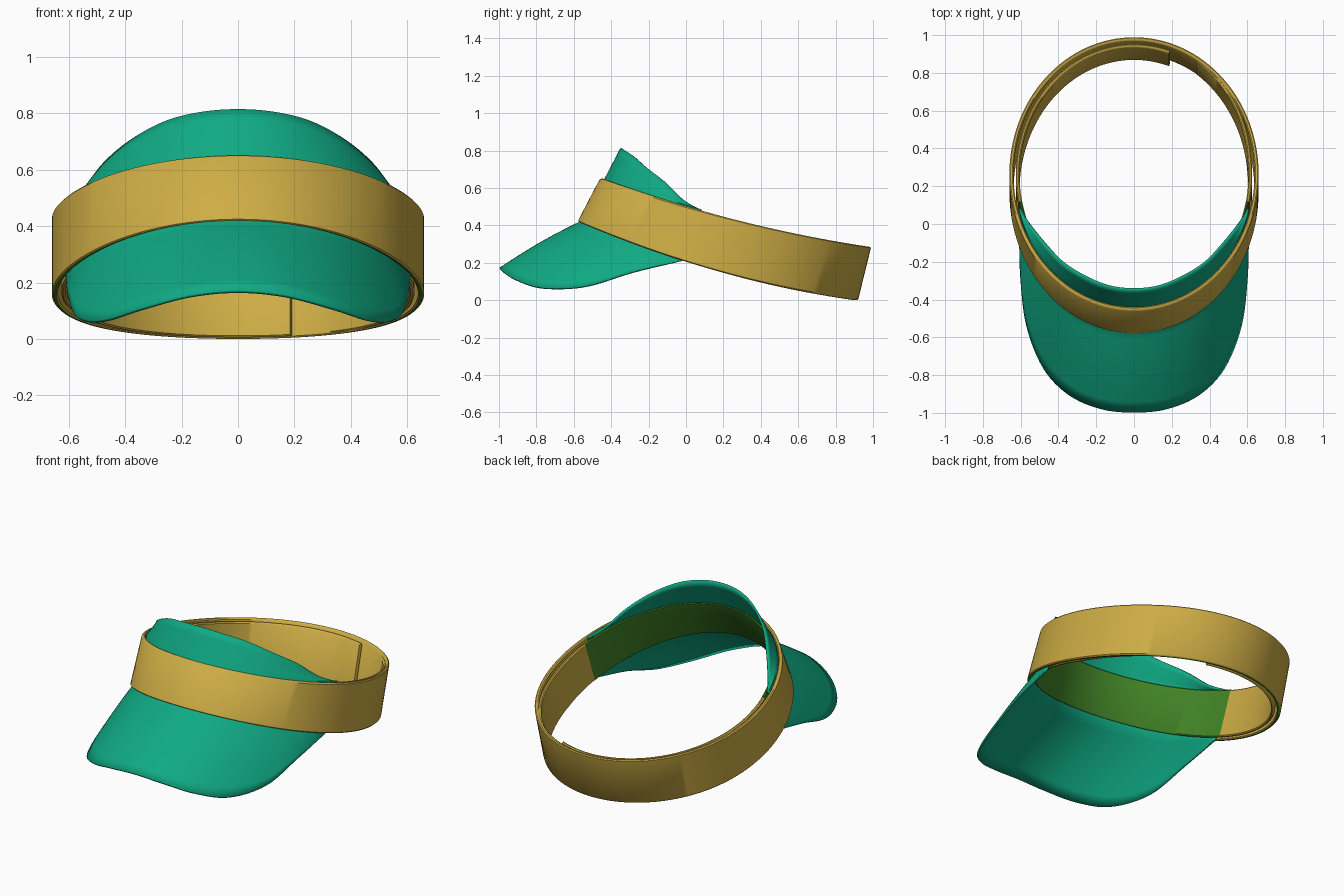
import bpy, bmesh, math
from mathutils import Vector

if "Cube" in bpy.data.objects:
    bpy.data.objects.remove(bpy.data.objects["Cube"])


def material(name, rgb):
    m = bpy.data.materials.new(name)
    m.diffuse_color = (*rgb, 1)
    m.use_nodes = True
    m.node_tree.nodes["Principled BSDF"].inputs["Base Color"].default_value = m.diffuse_color
    return m


GOLD = material("gold fabric", (0.62, 0.42, 0.06))
TEAL = material("teal plastic", (0.005, 0.40, 0.23))
GREEN = material("green lining", (0.055, 0.235, 0.02))


def band_point(t, v, inset=0.0):
    """Point on the tilted headband: t = angle from the front, v = 0 bottom to 1 top."""
    s, c = math.sin(t), math.cos(t)
    x = (0.66 - inset) * s
    bottom = Vector((x, 0.17 - (0.75 - inset) * c, 0.155 + 0.21 * c + 0.055 * c * c))
    top = Vector((x, 0.265 - (0.725 - inset) * c, 0.43 + 0.1825 * c + 0.0375 * c * c))
    return bottom.lerp(top, v)


def finish(name, bm, mats, angle=40):
    bmesh.ops.recalc_face_normals(bm, faces=bm.faces)
    me = bpy.data.meshes.new(name)
    bm.to_mesh(me)
    bm.free()
    for m in mats:
        me.materials.append(m)
    ob = bpy.data.objects.new(name, me)
    bpy.context.collection.objects.link(ob)
    bpy.ops.object.select_all(action='DESELECT')
    ob.select_set(True)
    bpy.context.view_layer.objects.active = ob
    bpy.ops.object.shade_smooth_by_angle(angle=math.radians(angle))
    return ob


def strap(name, t0, t1, inset, thick, v0, v1, mats, n=96, closed=False):
    """Sweep a chamfered strip section along the headband; inset is a function of t."""
    e, k = 0.006, 0.02
    section = [(e, v0), (0, v0 + k), (0, v1 - k), (e, v1),
               (thick - e, v1), (thick, v1 - k), (thick, v0 + k), (thick - e, v0)]
    bm = bmesh.new()
    rings = []
    for i in range(n if closed else n + 1):
        t = t0 + (t1 - t0) * i / n
        rings.append([bm.verts.new(band_point(t, v, inset(t) + d)) for d, v in section])
    m = len(section)
    for i in range(n):
        a, b = rings[i], rings[(i + 1) % len(rings)]
        for j in range(m):
            f = bm.faces.new((a[j], a[(j + 1) % m], b[(j + 1) % m], b[j]))
            if len(mats) > 1 and j == m - 1:  # underside shows the lining
                f.material_index = 1
    if not closed:
        bm.faces.new(rings[0])
        bm.faces.new(rings[-1])
    return finish(name, bm, mats)


def spline(pts, u):
    """Catmull-Rom through half an edge, mirrored in x at u = 0."""
    sign, u = (-1 if u < 0 else 1), abs(u)
    p = [Vector(q) for q in pts]
    p = [Vector((-p[1].x, p[1].y, p[1].z))] + p + [2 * p[-1] - p[-2]]
    f = u * (len(pts) - 1)
    i = min(int(f), len(pts) - 2)
    f -= i
    a, b, c, d = p[i:i + 4]
    r = 0.5 * (2 * b + (c - a) * f + (2 * a - 5 * b + 4 * c - d) * f * f
               + (3 * b - a - 3 * c + d) * f ** 3)
    return Vector((sign * r.x, r.y, r.z))


# Outer headband, a closed loop
strap("headband", 0, 2 * math.pi, lambda t: 0.0, 0.022, 0, 1, [GOLD, GREEN], 128, True)

# Inner strap: left part overlaps past the back, right part merges into the headband
END = 1.36
strap("inner_strap_left", -END, -(math.pi + 0.31), lambda t: 0.034, 0.02, 0.02, 0.97, [GOLD], 64)
strap("inner_strap_right", END, 2.6,
      lambda t: 0.034 - 0.03 * max(0, (t - 1.7) / 0.9), 0.02, 0.02, 0.97, [GOLD], 40)

# Forehead lining
strap("forehead_lining", -END, END, lambda t: 0.04, 0.014, 0.01, 0.98, [GREEN], 64)

# Visor: one sheet running from the crown edge, inside the band, out to the brim edge
CROWN = [(0, -.345, .812), (.13, -.33, .802), (.255, -.28, .77), (.375, -.205, .705),
         (.47, -.105, .625), (.545, -.01, .53), (.603, .08, .475)]
BRIM = [(0, -.995, .168), (.17, -.978, .152), (.34, -.905, .107), (.475, -.765, .065),
        (.565, -.54, .073), (.597, -.28, .15), (.603, -.02, .21)]
bm = bmesh.new()
rows, N = [], 72
for i in range(N + 1):
    u = -1 + 2 * i / N
    t = 1.3 * u
    top, low = band_point(t, 1, 0.031), band_point(t, 0.02, 0.031)
    crown, brim = spline(CROWN, u), spline(BRIM, u)
    pts = [crown.lerp(top, k / 4) for k in range(4)]
    pts += [top.lerp(low, k / 3) for k in range(3)]
    for k in range(9):
        p = low.lerp(brim, k / 8)
        p.z += 0.012 * math.sin(math.pi * k / 8) * (1 - u * u)
        pts.append(p)
    rows.append([bm.verts.new(p) for p in pts])
for a, b in zip(rows, rows[1:]):
    for j in range(len(a) - 1):
        bm.faces.new((a[j], a[j + 1], b[j + 1], b[j]))
visor = finish("visor", bm, [TEAL], 50)
mod = visor.modifiers.new("thickness", 'SOLIDIFY')
mod.thickness = 0.012
mod.offset = 0
